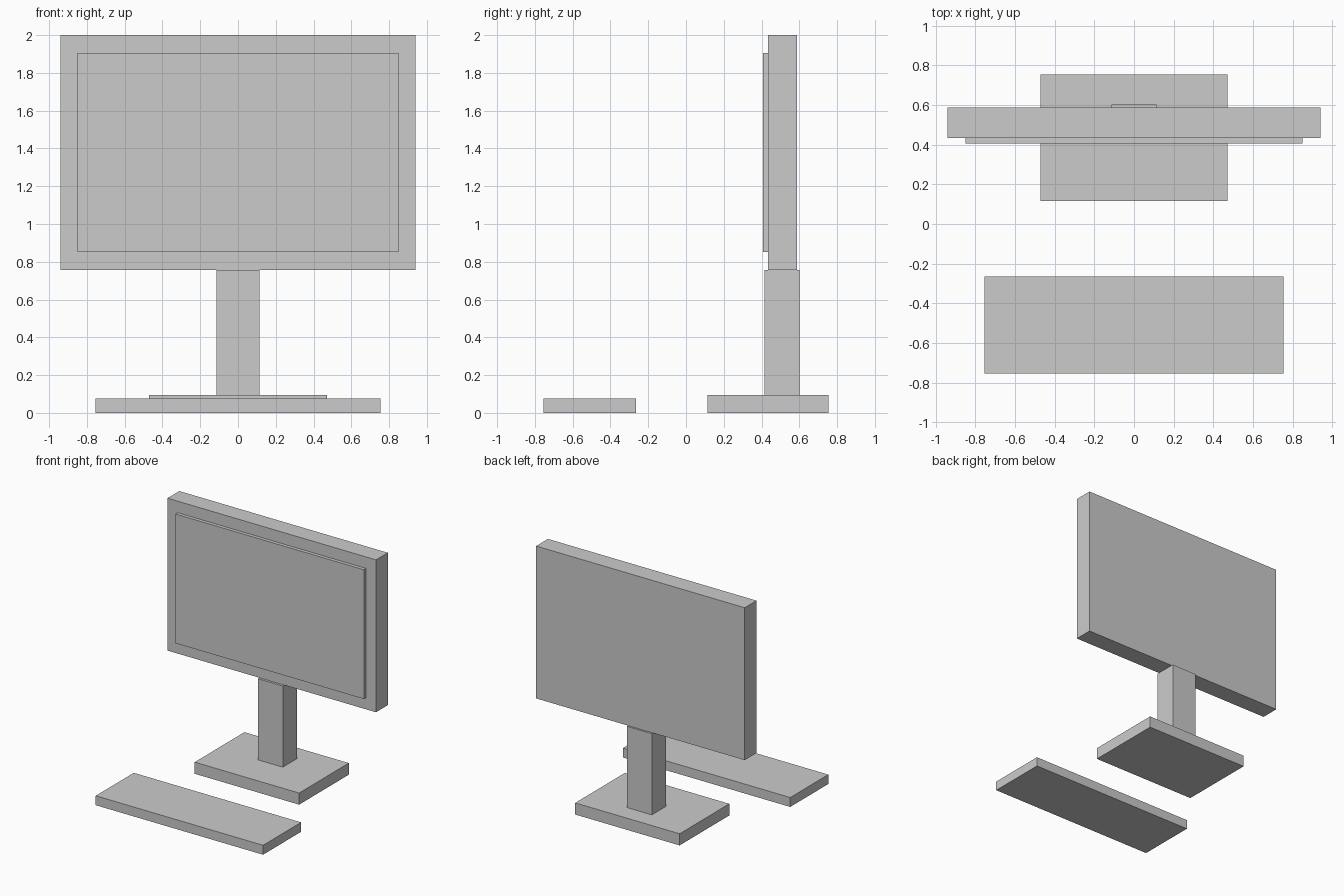
import bpy

if "Cube" in bpy.data.objects:
    bpy.data.objects.remove(bpy.data.objects["Cube"])

grey = bpy.data.materials.new("plain_grey")
grey.diffuse_color = (0.6, 0.6, 0.6, 1.0)
grey.use_nodes = True
grey.node_tree.nodes["Principled BSDF"].inputs["Base Color"].default_value = grey.diffuse_color


def box(name, half_width, y0, y1, z0, z1):
    """Box centred on x = 0, spanning the given y and z ranges."""
    bpy.ops.mesh.primitive_cube_add(size=1, location=(0, (y0 + y1) / 2, (z0 + z1) / 2))
    ob = bpy.context.object
    ob.name = name
    ob.scale = (2 * half_width, y1 - y0, z1 - z0)
    bpy.ops.object.transform_apply(location=False, rotation=False, scale=True)
    ob.data.materials.append(grey)
    return ob


# Monitor: housing with a raised screen plate
box("monitor_housing", 0.941, 0.435, 0.587, 0.757, 2.0)
box("screen", 0.85, 0.407, 0.435, 0.852, 1.906)

# Stand: post on a flat foot
box("stand_post", 0.113, 0.416, 0.602, 0.095, 0.757)
box("stand_base", 0.471, 0.115, 0.755, 0.0, 0.095)

# Keyboard slab in front
box("keyboard", 0.755, -0.755, -0.265, 0.0, 0.077)
